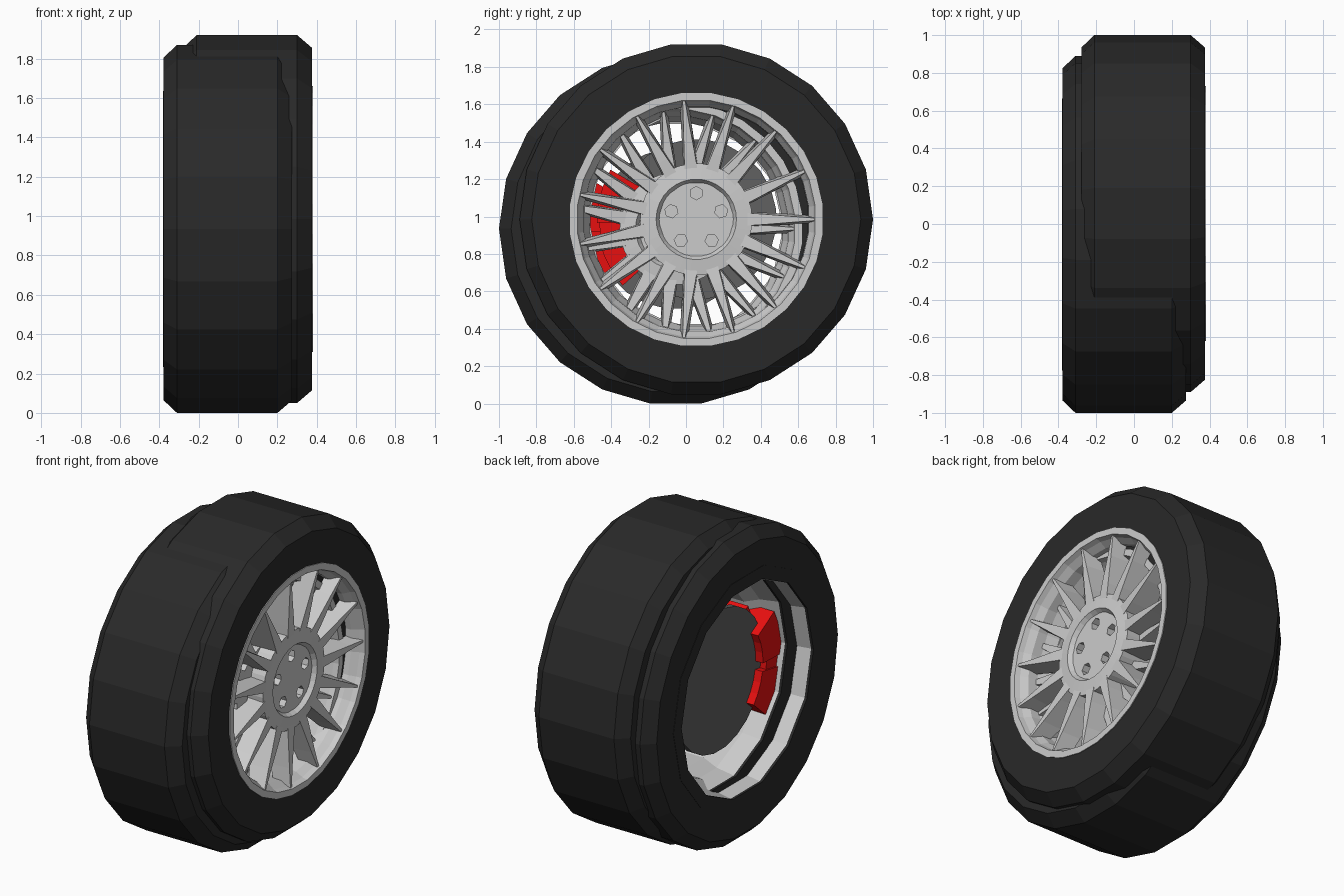
import bpy, bmesh
from math import sin, cos, pi, radians

if "Cube" in bpy.data.objects:
    bpy.data.objects.remove(bpy.data.objects["Cube"])


def material(name, rgb):
    m = bpy.data.materials.new(name)
    m.diffuse_color = (*rgb, 1)
    m.use_nodes = True
    m.node_tree.nodes["Principled BSDF"].inputs["Base Color"].default_value = m.diffuse_color
    return m


BLACK = material("rubber", (0.022, 0.022, 0.022))
DARK = material("dark_metal", (0.12, 0.12, 0.12))
RED = material("red_paint", (0.8, 0.005, 0.005))
parts = []


def polar(x, r, a):
    # angle is measured from straight up towards +y, wheel axis is x
    return (x, r * sin(a), r * cos(a))


def finish(bm, name, mat=None):
    bmesh.ops.remove_doubles(bm, verts=bm.verts, dist=1e-5)
    bmesh.ops.recalc_face_normals(bm, faces=bm.faces)
    me = bpy.data.meshes.new(name)
    bm.to_mesh(me)
    bm.free()
    ob = bpy.data.objects.new(name, me)
    bpy.context.collection.objects.link(ob)
    if mat:
        me.materials.append(mat)
    parts.append(ob)
    return ob


def skin(bm, rings, close_rings):
    # joins consecutive loops of points with quads
    vs = [[bm.verts.new(p) for p in ring] for ring in rings]
    n, m = len(vs), len(vs[0])
    for i in range(n if close_rings else n - 1):
        for j in range(m):
            a, b = vs[i], vs[(i + 1) % n]
            bm.faces.new((a[j], a[(j + 1) % m], b[(j + 1) % m], b[j]))
    if not close_rings:
        bm.faces.new(vs[0])
        bm.faces.new(vs[-1])


def lathe(name, profile, sides, mat=None):
    bm = bmesh.new()
    skin(bm, [[polar(x, r, (i + 0.5) * 2 * pi / sides) for x, r in profile]
              for i in range(sides)], True)
    return finish(bm, name, mat)


def disc(name, x0, x1, r, sides, mat=None):
    bm = bmesh.new()
    skin(bm, [[polar(x, r, (i + 0.5) * 2 * pi / sides) for i in range(sides)]
              for x in (x0, x1)], False)
    return finish(bm, name, mat)


def sector(bm, x0, x1, r0, r1, a0, a1, steps):
    angles = [radians(a0 + (a1 - a0) * i / steps) for i in range(steps + 1)]
    skin(bm, [[polar(x0, r0, a), polar(x0, r1, a), polar(x1, r1, a), polar(x1, r0, a)]
              for a in angles], False)


# tyre with bevelled shoulders
lathe("tyre", [(-0.328, 0.66), (-0.328, 0.88), (-0.26, 0.945), (0.25, 0.945),
               (0.325, 0.88), (0.325, 0.66)], 22, BLACK)
lathe("inner_bead", [(-0.33, 0.64), (-0.33, 0.72), (-0.31, 0.72), (-0.31, 0.64)], 14, BLACK)

# rim: coarse barrel and finer front lip
lathe("rim_barrel", [(-0.325, 0.642), (-0.2, 0.62), (-0.12, 0.575), (0.13, 0.575),
                     (0.13, 0.6), (-0.1, 0.62), (-0.325, 0.67)], 14)
lathe("rim_lip", [(0.33, 0.68), (0.33, 0.64), (0.3, 0.63), (0.26, 0.605), (0.2, 0.6),
                  (0.12, 0.57), (0.1, 0.6), (0.24, 0.68)], 28)

# fifteen tapered spokes
bm = bmesh.new()
for k in range(15):
    a = radians(-6 + 24 * k)

    def section(r, front, back, wf, wb):
        return [(x, r * sin(a) + w * cos(a), r * cos(a) - w * sin(a))
                for x, w in ((front, -wf), (front, wf), (back, wb), (back, -wb))]

    skin(bm, [section(0.24, 0.29, 0.12, 0.036, 0.042),
              section(0.36, 0.3, 0.14, 0.028, 0.036),
              section(0.52, 0.31, 0.19, 0.015, 0.028),
              section(0.645, 0.32, 0.22, 0.006, 0.022)], False)
finish(bm, "spokes")

# hub ring and recessed centre with five bolt holes
lathe("hub_ring", [(0.29, 0.3), (0.3, 0.215), (0.27, 0.195), (0.1, 0.195), (0.1, 0.3)], 30)
centre = disc("hub_centre", 0.1, 0.275, 0.205, 10)
bm = bmesh.new()
for k in range(5):
    a = k * 2 * pi / 5
    _, cy, cz = polar(0, 0.14, a)
    skin(bm, [[(x, cy + 0.036 * sin(j * pi / 3 + a), cz + 0.036 * cos(j * pi / 3 + a))
               for j in range(6)] for x in (0.2, 0.4)], False)
cutter = finish(bm, "bolt_hole_cutter")
parts.remove(cutter)
mod = centre.modifiers.new("bolt_holes", "BOOLEAN")
mod.object = cutter
mod.solver = "EXACT"
bpy.context.view_layer.update()
cut = bpy.data.meshes.new_from_object(
    centre.evaluated_get(bpy.context.evaluated_depsgraph_get()))
centre.modifiers.clear()
centre.data = cut
bpy.data.objects.remove(cutter)

# brake disc
disc("brake_disc", -0.14, -0.1, 0.43, 24, DARK)

# caliper: two piston blocks joined by a bridge
bm = bmesh.new()
sector(bm, -0.19, 0.0, 0.35, 0.53, -92, -60, 3)
sector(bm, -0.19, 0.0, 0.35, 0.53, -132, -100, 3)
sector(bm, -0.18, -0.01, 0.4, 0.52, -101, -91, 1)
finish(bm, "brake_caliper", RED)

# two identical overlapping wheels, slightly offset
for ob in list(parts):
    twin = ob.copy()
    twin.name = "rear_" + ob.name
    bpy.context.collection.objects.link(twin)
    ob.location = (0.05, 0.055, 0.985)
    twin.location = (-0.05, -0.055, 0.935)
